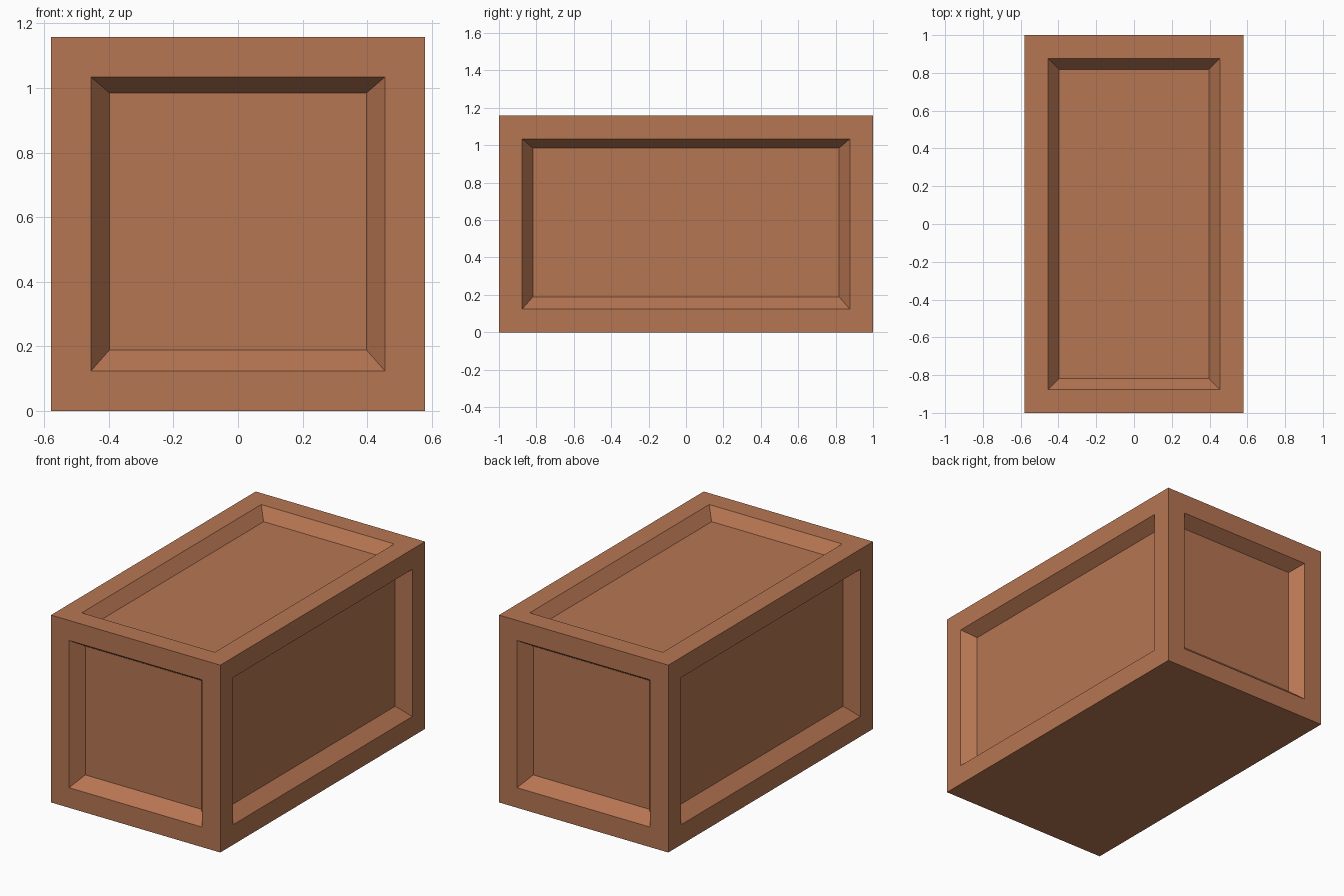
import bpy, bmesh

if "Cube" in bpy.data.objects:
    bpy.data.objects.remove(bpy.data.objects["Cube"])

W, L, H = 1.158, 2.0, 1.158      # outer size
RIM = 0.124                      # flat border around each panel
SLOPE, DEPTH = 0.057, 0.077      # bevelled recess wall
LIFT = 0.008                     # the recessed core sits slightly high

wood = bpy.data.materials.new("warm_brown_wood")
wood.diffuse_color = (0.47, 0.18, 0.085, 1)
wood.use_nodes = True
wood.node_tree.nodes["Principled BSDF"].inputs["Base Color"].default_value = wood.diffuse_color

# Solid crate body
bm = bmesh.new()
bmesh.ops.create_cube(bm, size=1)
for v in bm.verts:
    v.co.x *= W
    v.co.y *= L
    v.co.z = (v.co.z + 0.5) * H
bm.normal_update()

# Recessed panels on every face except the flat underside
panels = [f for f in bm.faces if f.normal.z > -0.5]
bmesh.ops.inset_individual(bm, faces=panels, thickness=RIM, use_even_offset=True)
bmesh.ops.inset_individual(bm, faces=panels, thickness=SLOPE, depth=-DEPTH, use_even_offset=True)
for v in {v for f in panels for v in f.verts}:
    v.co.z += LIFT

me = bpy.data.meshes.new("panelled_crate")
bm.to_mesh(me)
bm.free()
me.materials.append(wood)
bpy.context.collection.objects.link(bpy.data.objects.new("panelled_crate", me))
